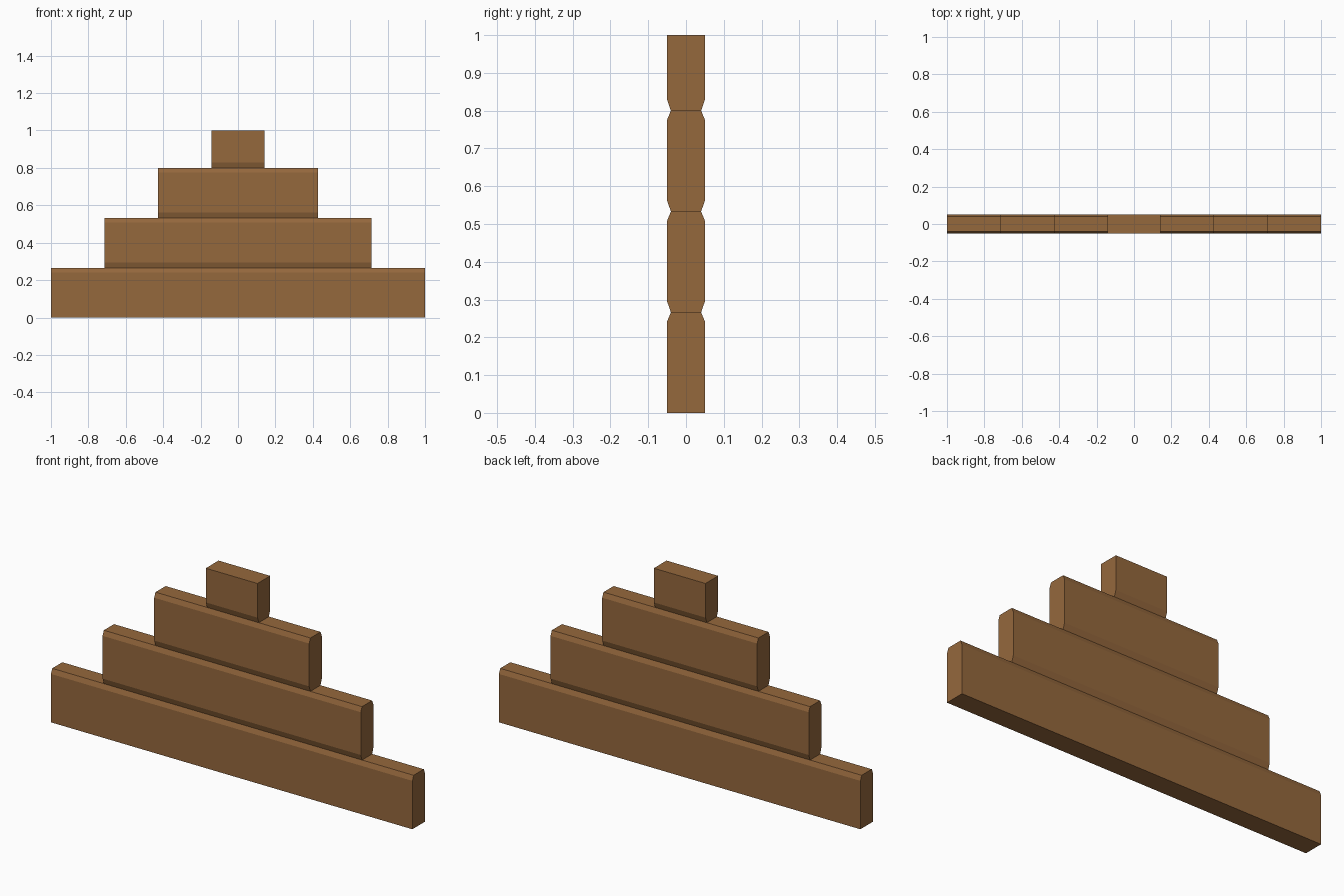
import bpy, bmesh

if "Cube" in bpy.data.objects:
    bpy.data.objects.remove(bpy.data.objects["Cube"])

wood = bpy.data.materials.new("brown wood")
wood.diffuse_color = (0.30, 0.138, 0.046, 1)
wood.use_nodes = True
wood.node_tree.nodes["Principled BSDF"].inputs["Base Color"].default_value = wood.diffuse_color

HALF_Y, NECK_Y = 0.05, 0.04      # full and chamfered half thickness
LOW_CH, TOP_CH = 0.029, 0.024    # chamfer heights at log bottom and top


def log(name, half_x, z0, z1, chamfer_low, chamfer_top):
    # One side of the cross-section, mirrored to the other side
    side = [(NECK_Y, z0), (HALF_Y, z0 + LOW_CH)] if chamfer_low else [(HALF_Y, z0)]
    side += [(HALF_Y, z1 - TOP_CH), (NECK_Y, z1)] if chamfer_top else [(HALF_Y, z1)]
    profile = side + [(-y, z) for y, z in reversed(side)]
    bm = bmesh.new()
    face = bm.faces.new([bm.verts.new((-half_x, y, z)) for y, z in profile])
    ext = bmesh.ops.extrude_face_region(bm, geom=[face], use_keep_orig=True)
    moved = [g for g in ext["geom"] if isinstance(g, bmesh.types.BMVert)]
    bmesh.ops.translate(bm, verts=moved, vec=(2 * half_x, 0, 0))
    bmesh.ops.recalc_face_normals(bm, faces=bm.faces[:])
    mesh = bpy.data.meshes.new(name)
    bm.to_mesh(mesh)
    bm.free()
    mesh.materials.append(wood)
    bpy.context.collection.objects.link(bpy.data.objects.new(name, mesh))


# Stepped gable of four beams, bottom to top
levels = [0.0, 0.266, 0.533, 0.8, 1.0]
names = ["bottom_beam", "lower_beam", "upper_beam", "ridge_beam"]
for i, name in enumerate(names):
    log(name, 1 - i * 2 / 7, levels[i], levels[i + 1], i > 0, i < 3)
